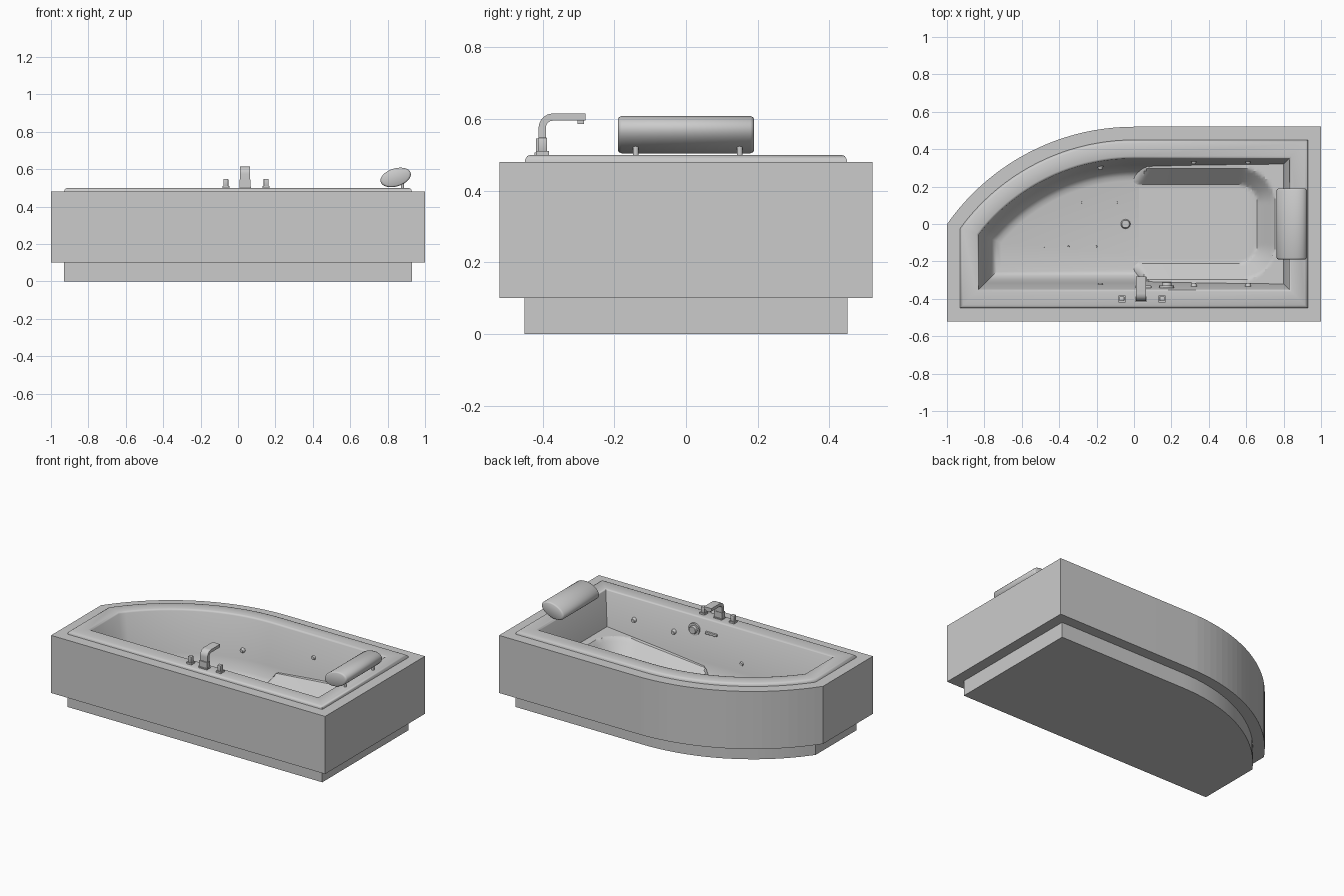
import bpy, bmesh, math
from mathutils import Matrix, Vector

if "Cube" in bpy.data.objects:
    bpy.data.objects.remove(bpy.data.objects["Cube"], do_unlink=True)

grey = bpy.data.materials.new("plain grey")
grey.use_nodes = True
grey.diffuse_color = (0.6, 0.6, 0.6, 1)
grey.node_tree.nodes["Principled BSDF"].inputs["Base Color"].default_value = (0.6, 0.6, 0.6, 1)


def finish(name, bm, smooth=30, recalc=True):
    if recalc:
        bmesh.ops.recalc_face_normals(bm, faces=bm.faces)
    mesh = bpy.data.meshes.new(name)
    bm.to_mesh(mesh)
    bm.free()
    mesh.materials.append(grey)
    ob = bpy.data.objects.new(name, mesh)
    bpy.context.collection.objects.link(ob)
    if smooth:
        bpy.ops.object.select_all(action='DESELECT')
        ob.select_set(True)
        bpy.context.view_layer.objects.active = ob
        bpy.ops.object.shade_smooth_by_angle(angle=math.radians(smooth))
    return ob


def outline(inset, segments=22):
    """Tub plan: a rectangle whose back right corner is one long arc."""
    w, h, r, cy = 1 - inset, 0.52 - inset, 1.22 - inset, -0.70
    pts = [(-w, -h), (w, -h), (w, h)]
    end = math.asin(w / r)
    for i in range(segments + 1):
        a = end * i / segments
        pts.append((-r * math.sin(a), cy + r * math.cos(a)))
    return pts


def loft(name, rings, cap_first=False, cap_last=False, smooth=30):
    bm = bmesh.new()
    loops = [[bm.verts.new((x, y, z)) for x, y in outline(d)] for d, z in rings]
    for a, b in zip(loops, loops[1:]):
        n = len(a)
        for i in range(n):
            j = (i + 1) % n
            bm.faces.new((a[i], a[j], b[j], b[i]))
    if cap_first:
        bm.faces.new(loops[0][::-1])
    if cap_last:
        bm.faces.new(loops[-1])
    return finish(name, bm, smooth, recalc=False)


def box(name, size, loc, bevel=0.0):
    bm = bmesh.new()
    bmesh.ops.create_cube(bm, size=1, matrix=Matrix.Translation(loc) @ Matrix.Diagonal((*size, 1)))
    if bevel:
        bmesh.ops.bevel(bm, geom=bm.edges[:], offset=bevel, segments=2, affect='EDGES', profile=0.5)
    return finish(name, bm)


def disc(name, r1, r2, depth, loc, axis=(0, 0, 1), segments=16):
    bm = bmesh.new()
    turn = Vector((0, 0, 1)).rotation_difference(Vector(axis)).to_matrix().to_4x4()
    bmesh.ops.create_cone(bm, cap_ends=True, segments=segments, radius1=r1, radius2=r2,
                          depth=depth, matrix=Matrix.Translation(loc) @ turn)
    return finish(name, bm)


# Plinth, outer panels and basin
loft("plinth", [(0.07, 0), (0.07, 0.1)], cap_first=True)
loft("tub_panels", [(0, 0.1), (0, 0.48), (0.075, 0.48)], cap_first=True, smooth=2)
loft("rim_and_basin", [(0.07, 0.478), (0.072, 0.488), (0.077, 0.496), (0.086, 0.5),
                       (0.158, 0.5), (0.166, 0.497), (0.17, 0.49), (0.205, 0.23),
                       (0.225, 0.16), (0.245, 0.128), (0.265, 0.115), (0.29, 0.11)],
     cap_last=True, smooth=40)


# Lounger: a shallow pan sunk into a raised ledge
def lounger_height(x, y):
    dx, dy = max(x - 0.56, 0), max(abs(y) - 0.11, 0)
    d = math.hypot(dx, dy) - 0.1
    t = min(max(d / 0.09, 0), 1)
    pan = 0.108 + 0.05 * min(max(x / 0.62, 0), 1)
    ledge = 0.20 + 0.07 * max(x, 0) / 0.8
    front = min(max((x + 0.04 - 0.5 * max(abs(y) - 0.2, 0)) / 0.06, 0), 1)
    return 0.1 + front * (pan + t * (ledge - pan) - 0.1)


bm = bmesh.new()
nx, ny = 64, 48
grid = [[None] * (ny + 1) for _ in range(nx + 1)]
for i in range(nx + 1):
    for j in range(ny + 1):
        x, y = -0.04 + 0.86 * i / nx, -0.34 + 0.68 * j / ny
        grid[i][j] = bm.verts.new((x, y, lounger_height(x, y)))
for i in range(nx):
    for j in range(ny):
        bm.faces.new((grid[i][j], grid[i + 1][j], grid[i + 1][j + 1], grid[i][j + 1]))
finish("lounger", bm, 25, recalc=False)

# Headrest: tilted oval bolster with softened ends
bm = bmesh.new()
n = 32
tilt = math.radians(17)
loops = []
for y, s in [(-0.19, 0.85), (-0.187, 0.94), (-0.18, 1), (0.18, 1), (0.187, 0.94), (0.19, 0.85)]:
    ring = []
    for k in range(n):
        a = math.tau * k / n
        u, v = 0.084 * s * math.cos(a), 0.048 * s * math.sin(a)
        ring.append(bm.verts.new((0.843 + u * math.cos(tilt) - v * math.sin(tilt), y,
                                  0.556 + u * math.sin(tilt) + v * math.cos(tilt))))
    loops.append(ring)
for a, b in zip(loops, loops[1:]):
    for k in range(n):
        bm.faces.new((a[k], a[(k + 1) % n], b[(k + 1) % n], b[k]))
bm.faces.new(loops[0])
bm.faces.new(loops[-1])
finish("headrest", bm, 40)
for y in (-0.14, 0.15):
    disc("headrest_post", 0.008, 0.008, 0.05, (0.88, y, 0.52))

# Spout: flat bar bent over the basin
sx = 0.038
bm = bmesh.new()
inner, outer = [(-0.391, 0.54)], [(-0.411, 0.54)]
for k in range(9):
    a = math.pi - math.pi / 2 * k / 8
    for side, r in ((inner, 0.02), (outer, 0.04)):
        side.append((-0.371 + r * math.cos(a), 0.575 + r * math.sin(a)))
inner.append((-0.28, 0.595))
outer.append((-0.28, 0.615))
face = bm.faces.new([bm.verts.new((sx - 0.027, y, z)) for y, z in inner + outer[::-1]])
out = bmesh.ops.extrude_face_region(bm, geom=[face])
bmesh.ops.translate(bm, vec=(0.054, 0, 0), verts=[v for v in out["geom"] if isinstance(v, bmesh.types.BMVert)])
finish("spout", bm)
box("spout_foot", (0.058, 0.03, 0.045), (sx, -0.403, 0.523))
box("spout_flange", (0.062, 0.04, 0.008), (sx, -0.403, 0.503))
box("spout_nozzle", (0.03, 0.018, 0.01), (sx, -0.293, 0.591))

# Tap handles
for x in (-0.065, 0.15):
    box("tap_flange", (0.037, 0.037, 0.012), (x, -0.4, 0.505))
    box("tap_handle", (0.026, 0.026, 0.04), (x, -0.4, 0.528), 0.003)

# Wall jets, mirrored front and back
for x, z, back in ((-0.18, 0.285, 0.302), (0.32, 0.36, 0.333), (0.61, 0.36, 0.333)):
    for y, s in ((back, -1), (-0.326, 1)):
        disc("wall_jet", 0.018, 0.011, 0.022, (x, y, z), (0, s, 0))

# Control dial and grip on the front wall
disc("dial_base", 0.04, 0.04, 0.012, (0.175, -0.336, 0.415), (0, 1, 0), 24)
disc("dial_knob", 0.028, 0.024, 0.022, (0.175, -0.324, 0.415), (0, 1, 0), 12)
box("wall_grip", (0.085, 0.016, 0.016), (0.05, -0.336, 0.415), 0.004)

# Drain and floor jets
disc("drain", 0.026, 0.02, 0.014, (-0.045, 0, 0.116), segments=24)
for y, xs in ((0.115, (-0.28, -0.09)), (-0.12, (-0.48, -0.35, -0.2))):
    for x in xs:
        disc("floor_jet", 0.005, 0.004, 0.004, (x, y, 0.111), segments=8)
